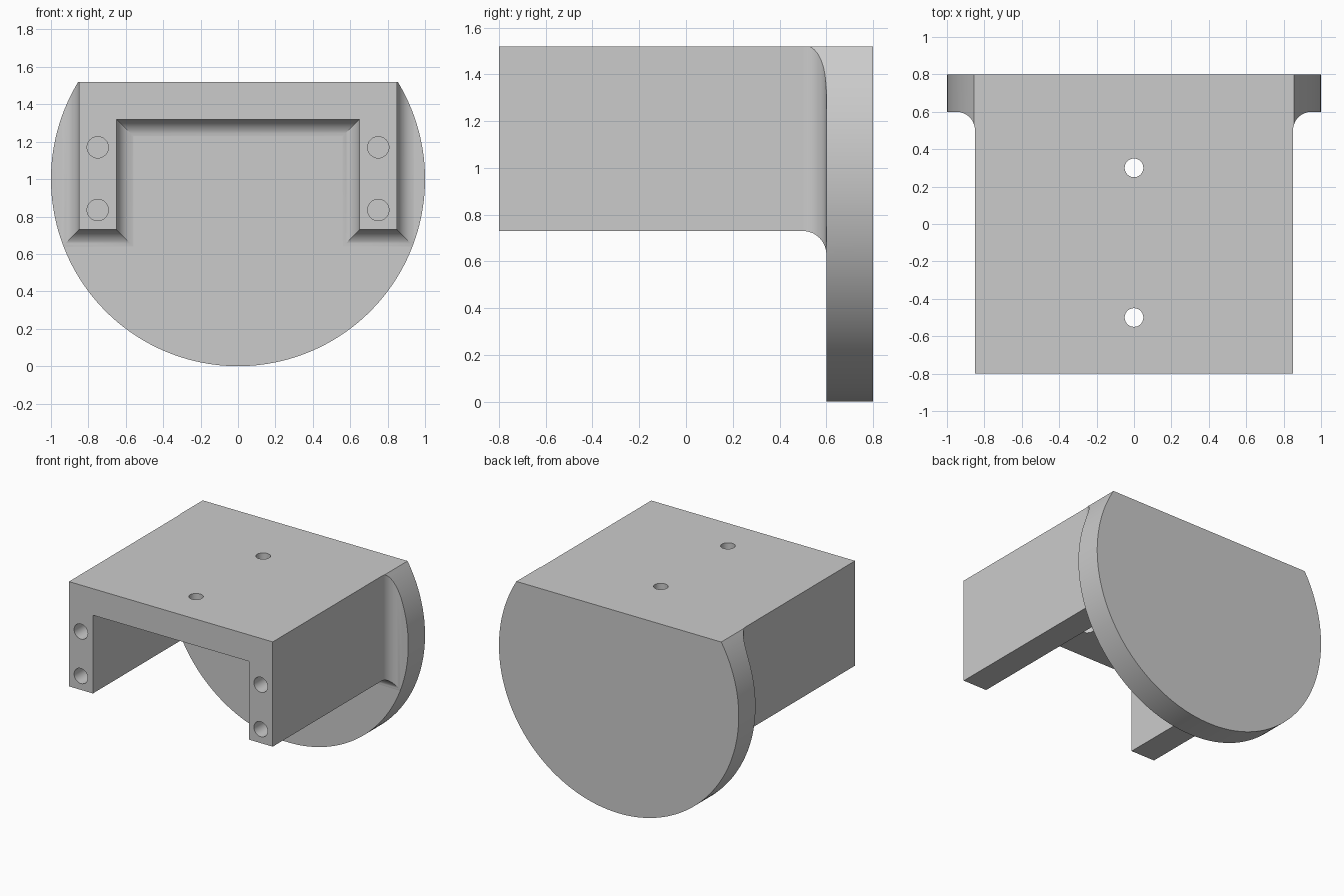
import bpy
import bmesh
import math
from mathutils import Matrix, Vector

if "Cube" in bpy.data.objects:
    bpy.data.objects.remove(bpy.data.objects["Cube"], do_unlink=True)

RADIUS, TOP = 1.0, 1.52          # flange disc and its flat top
BACK, FLANGE_FRONT, FRONT = 0.8, 0.6, -0.8
FILLET, STEPS = 0.1, 12

grey = bpy.data.materials.new("plain grey")
grey.use_nodes = True
colour = (0.6, 0.6, 0.6, 1)
grey.diffuse_color = colour
grey.node_tree.nodes["Principled BSDF"].inputs["Base Color"].default_value = colour


def loft(name, rings):
    """Closed solid skinned through rings of equal point count."""
    bm = bmesh.new()
    loops = [[bm.verts.new(p) for p in ring] for ring in rings]
    for a, b in zip(loops, loops[1:]):
        for i in range(len(a)):
            j = (i + 1) % len(a)
            bm.faces.new((a[i], a[j], b[j], b[i]))
    bm.faces.new(loops[0])
    bm.faces.new(loops[-1])
    bmesh.ops.recalc_face_normals(bm, faces=bm.faces)
    return finish(name, bm)


def finish(name, bm):
    mesh = bpy.data.meshes.new(name)
    bm.to_mesh(mesh)
    bm.free()
    mesh.materials.append(grey)
    obj = bpy.data.objects.new(name, mesh)
    bpy.context.collection.objects.link(obj)
    return obj


def drill(name, centre, radius, depth, axis):
    bm = bmesh.new()
    turn = Vector((0, 0, 1)).rotation_difference(Vector(axis)).to_matrix().to_4x4()
    bmesh.ops.create_cone(bm, cap_ends=True, segments=32, radius1=radius, radius2=radius,
                          depth=depth, matrix=Matrix.Translation(centre) @ turn)
    return finish(name, bm)


def combine(target, tool, operation):
    mod = target.modifiers.new(operation.title(), "BOOLEAN")
    mod.operation, mod.solver, mod.object = operation, "EXACT", tool
    bpy.context.view_layer.objects.active = target
    bpy.ops.object.modifier_apply(modifier=mod.name)
    bpy.data.objects.remove(tool, do_unlink=True)


def channel_ring(y, d):
    """Upside-down U section grown outward by d."""
    out, inn, low, roof, high = 0.85 + d, 0.65 - d, 0.73 - d, 1.32 - d, TOP + 0.2
    half = [(out, high), (out, low), (inn, low), (inn, roof)]
    return [(x, y, z) for x, z in half] + [(-x, y, z) for x, z in reversed(half)]


# Channel, flaring through a concave fillet into the flange
rings = [channel_ring(FRONT, 0)]
for i in range(STEPS + 1):
    a = math.pi / 2 * i / STEPS
    rings.append(channel_ring(FLANGE_FRONT - FILLET + FILLET * math.sin(a) + 0.001 * (i == STEPS),
                              FILLET * (1 - math.cos(a))))
rings.append(channel_ring(0.7, FILLET))
bracket = loft("flanged_channel_bracket", rings)

# Flange slab
slab = [(-1.2, -0.2), (1.2, -0.2), (1.2, 1.8), (-1.2, 1.8)]
flange = loft("flange_slab", [[(x, y, z) for x, z in slab] for y in (FLANGE_FRONT, 0.9)])
combine(bracket, flange, "UNION")

# Trim everything to the round outline with a flat top
end = math.asin(TOP - RADIUS)
sweep = math.pi + 2 * end
outline = [(RADIUS * math.cos(end - sweep * i / 128), RADIUS + RADIUS * math.sin(end - sweep * i / 128))
           for i in range(129)]
trim = loft("round_trim", [[(x, y, z) for x, z in outline] for y in (-1, BACK)])
combine(bracket, trim, "INTERSECT")

# Blind holes in the leg ends and through holes in the top plate
for x in (-0.75, 0.75):
    for z in (0.835, 1.17):
        combine(bracket, drill("leg_hole", (x, FRONT, z), 0.057, 0.8, (0, 1, 0)), "DIFFERENCE")
for y in (-0.5, 0.3):
    combine(bracket, drill("top_hole", (0, y, TOP), 0.05, 0.8, (0, 0, 1)), "DIFFERENCE")

# Smooth curves, crisp edges
bpy.ops.object.select_all(action="DESELECT")
bracket.select_set(True)
bpy.context.view_layer.objects.active = bracket
bpy.ops.object.shade_smooth_by_angle(angle=math.radians(25))
normals = bracket.modifiers.new("Flat face normals", "WEIGHTED_NORMAL")
normals.keep_sharp = True
